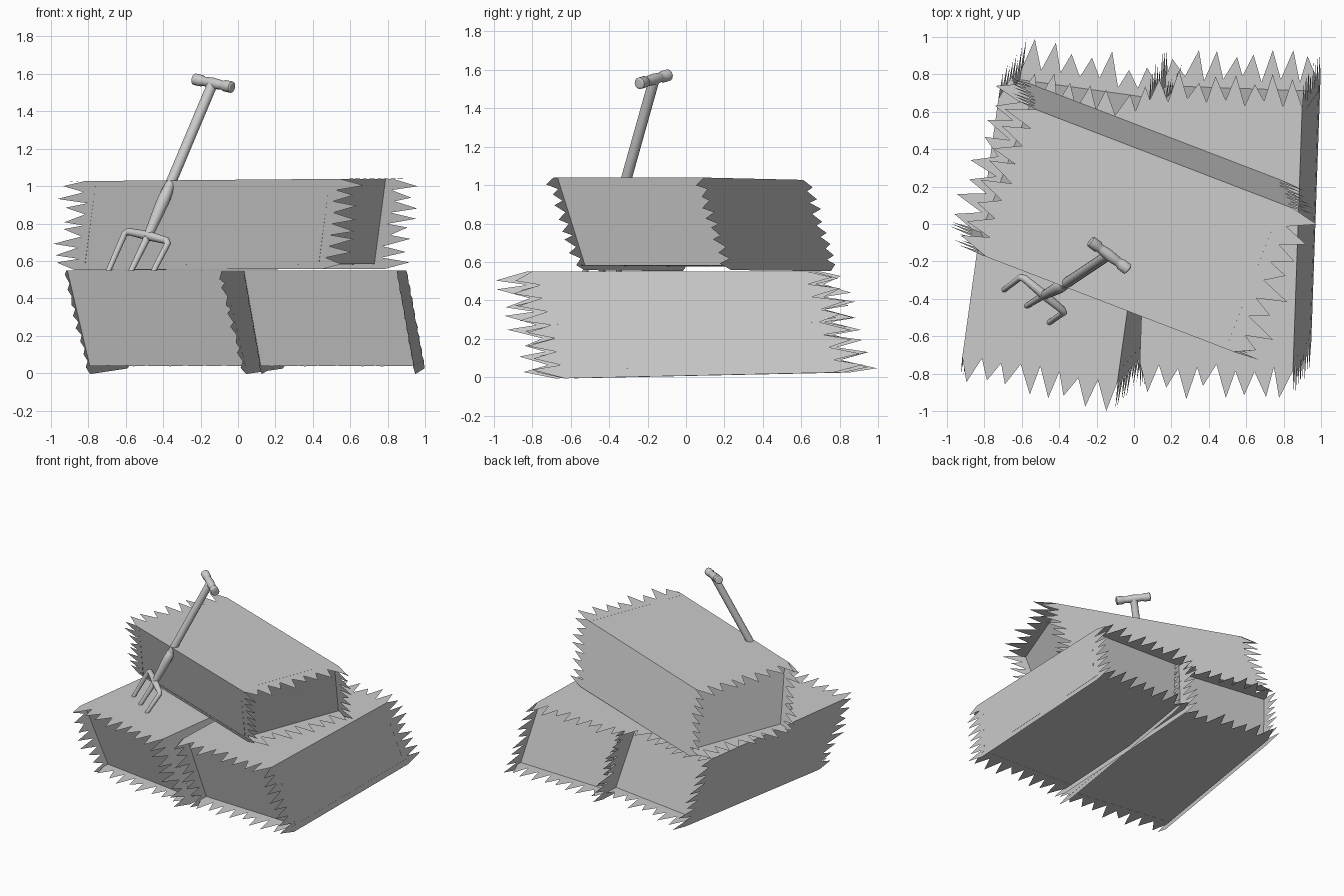
import bpy, bmesh, random
from mathutils import Vector as V

if "Cube" in bpy.data.objects:
    bpy.data.objects.remove(bpy.data.objects["Cube"])

random.seed(4)


def sheet(bm, a0, a1, b0, b1, n, reach):
    """Straw wall between end edges a0-a1 and b0-b1, with ragged teeth at both ends."""
    ends = []
    for p, q, other in ((a0, a1, b0), (b0, b1, a0)):
        out = (p - other).normalized()
        roots = [p.lerp(q, i / n) + out * random.uniform(-.02, .02) for i in range(n + 1)]
        rv = [bm.verts.new(r) for r in roots]
        for i in range(n):
            mid = roots[i].lerp(roots[i + 1], random.uniform(.3, .7))
            tip = bm.verts.new(mid + out * random.uniform(.6, 1.05) * reach)
            bm.faces.new((rv[i], tip, rv[i + 1]))
        ends.append(rv)
    A, B = ends
    for i in range(n):
        bm.faces.new((A[i], A[i + 1], B[i + 1], B[i]))


def bale(name, top, bottom, axis, length, width, rise_top, rise_bottom, droop):
    """Leaning bale: four ragged walls around two recessed end caps."""
    u = V((axis[0], axis[1], 0)).normalized()
    v = V((u.y, -u.x, 0))
    bm = bmesh.new()

    def corner(level, s, t, shrink=0, drop=0):
        c, rise = (V(top), rise_top) if level else (V(bottom), rise_bottom)
        return (c + u * s * (length / 2 - shrink) + v * t * width / 2
                + V((0, 0, s * rise - drop)))

    # top and bottom walls
    for lv in (1, 0):
        sheet(bm, corner(lv, -1, -1), corner(lv, -1, 1),
              corner(lv, 1, -1), corner(lv, 1, 1), 8, .16)
    # side walls, hanging a little below the bottom
    for t in (-1, 1):
        lean = (V(bottom) - V(top)) * .08
        lean.z = 0
        sheet(bm, corner(1, -1, t), corner(0, -1, t, 0, droop) + lean,
              corner(1, 1, t), corner(0, 1, t, 0, droop) + lean, 8, .16)
    # recessed end caps
    for s in (-1, 1):
        pts = [corner(lv, s, t, .05) for lv, t in ((1, -1), (1, 1), (0, 1), (0, -1))]
        bm.faces.new([bm.verts.new(p) for p in pts])
    # face every wall outwards
    mid = (V(top) + V(bottom)) / 2
    bm.normal_update()
    for f in bm.faces:
        n, d = f.normal, f.calc_center_median() - mid
        ref = V((0, 0, d.z)) if abs(n.z) > .8 else (
            v * d.dot(v) if abs(n.dot(v)) > .7 else u * d.dot(u))
        if n.dot(ref) < 0:
            f.normal_flip()
    me = bpy.data.meshes.new(name)
    bm.to_mesh(me)
    bm.free()
    bpy.context.collection.objects.link(bpy.data.objects.new(name, me))


def rod(name, pts, radii):
    """Round rod along points, with a radius at each point."""
    cu = bpy.data.curves.new(name, 'CURVE')
    cu.dimensions = '3D'
    cu.bevel_depth = 1
    cu.bevel_resolution = 4
    cu.use_fill_caps = True
    sp = cu.splines.new('POLY')
    sp.points.add(len(pts) - 1)
    for p, co, r in zip(sp.points, pts, radii):
        p.co = (*co, 1)
        p.radius = r
    ob = bpy.data.objects.new(name, cu)
    bpy.context.collection.objects.link(ob)
    bpy.ops.object.select_all(action='DESELECT')
    ob.select_set(True)
    bpy.context.view_layer.objects.active = ob
    bpy.ops.object.convert(target='MESH')
    bpy.ops.object.shade_smooth_by_angle(angle=.8)


# bales
bale("left_bale", (-.405, -.075, .55), (-.285, .06, .055), (.14, 1), 1.42, .84, 0, .015, .045)
bale("right_bale", (.465, -.06, .55), (.555, .065, .055), (.035, 1), 1.42, .82, 0, .015, .045)
bale("top_bale", (.015, -.04, 1.033), (-.045, .10, .58), (.932, -.358), 1.44, .83, .006, .003, .025)

# fork shaft and socket
grip, neck, head = V((-.135, -.165, 1.55)), V((-.375, -.325, .98)), V((-.48, -.38, .735))
rod("shaft", [grip, neck], [.028, .028])
rod("socket", [neck.lerp(grip, .03), neck, neck.lerp(head, .25), neck.lerp(head, .6), head],
    [.015, .03, .034, .03, .024])

# grip bar with thicker ends
g0, g1 = V((-.235, -.09, 1.572)), V((-.03, -.245, 1.528))
rod("grip_bar", [g0.lerp(g1, t) for t in (0, .02, .2, .24, .3, .5, .7, .76, .8, .98, 1)],
    [.022, .031, .031, .024, .026, .03, .026, .024, .031, .031, .022])

# tines
left, right = V((-.60, -.28, .76)), V((-.37, -.47, .705))
for name, bend, tip in (("left_tine", left, V((-.705, -.36, .52))),
                        ("right_tine", right, V((-.465, -.535, .52)))):
    rod(name, [head, bend.lerp(head, .12), bend.lerp(tip, .06), tip], [.025, .02, .018, .014])
rod("middle_tine", [head, V((-.585, -.445, .52))], [.02, .014])
